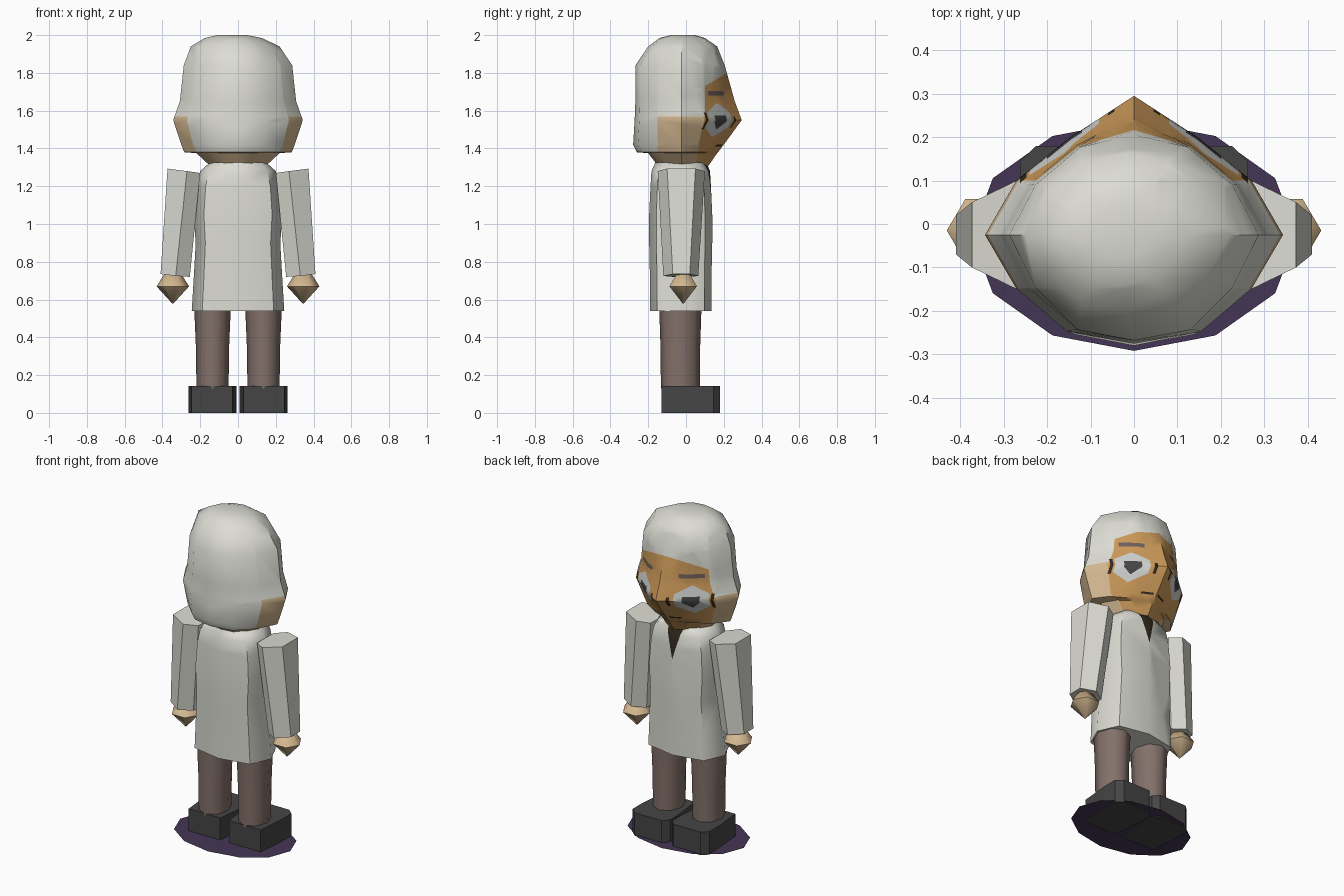
import bpy, bmesh, math
from mathutils import Vector

if "Cube" in bpy.data.objects:
    bpy.data.objects.remove(bpy.data.objects["Cube"])

COLORS = {
    "off_white": (0.72, 0.72, 0.66), "light_skin": (0.66, 0.48, 0.28),
    "orange_skin": (0.60, 0.32, 0.10), "trouser_brown": (0.23, 0.165, 0.145),
    "shoe_grey": (0.06, 0.06, 0.06), "shadow_purple": (0.06, 0.035, 0.09),
    "eye_white": (0.62, 0.64, 0.62), "brow_grey": (0.16, 0.12, 0.11),
    "near_black": (0.03, 0.022, 0.012),
}
MATS = {}
for name, c in COLORS.items():
    MATS[name] = bpy.data.materials.new(name)
    MATS[name].diffuse_color = (*c, 1)


def loft(rings):
    """Skin a stack of equal-length point rings and cap both ends."""
    bm = bmesh.new()
    rows = [[bm.verts.new(p) for p in r] for r in rings]
    n = len(rows[0])
    for a, b in zip(rows, rows[1:]):
        for i in range(n):
            j = (i + 1) % n
            bm.faces.new((a[i], a[j], b[j], b[i]))
    bm.faces.new(rows[0])
    bm.faces.new(rows[-1])
    bmesh.ops.recalc_face_normals(bm, faces=bm.faces)
    return bm


def finish(bm, name, colors, angle=None):
    me = bpy.data.meshes.new(name)
    bm.to_mesh(me)
    bm.free()
    ob = bpy.data.objects.new(name, me)
    bpy.context.collection.objects.link(ob)
    for c in colors:
        me.materials.append(MATS[c])
    if angle:
        bpy.ops.object.select_all(action='DESELECT')
        ob.select_set(True)
        bpy.context.view_layer.objects.active = ob
        bpy.ops.object.shade_smooth_by_angle(angle=math.radians(angle))
    return ob


def oval(cx, cy, z, rx, ry, n=8, power=1.0, turn=0.0):
    """Oval ring; power below 1 makes it boxier."""
    def s(v):
        return 0.0 if abs(v) < 1e-6 else math.copysign(abs(v) ** power, v)
    pts = []
    for i in range(n):
        a = 2 * math.pi * (i + turn) / n
        pts.append((cx + rx * s(math.cos(a)), cy + ry * s(math.sin(a)), z))
    return pts


def cut(bm, faces, co, no):
    geom = set(faces)
    for f in faces:
        geom.update(f.edges)
        geom.update(f.verts)
    res = bmesh.ops.bisect_plane(bm, geom=list(geom), dist=1e-6, plane_co=co, plane_no=no)
    return [g for g in res["geom"] if isinstance(g, bmesh.types.BMFace)]


def paint(bm, outline, index):
    """Cut a convex x-z outline into the forward-facing faces and colour it."""
    mid = Vector((sum(p[0] for p in outline), 0, sum(p[1] for p in outline))) / len(outline)
    faces = [f for f in bm.faces if f.normal.y > 0.05 and f.calc_center_median().y > 0.02]
    for a, b in zip(outline, outline[1:] + outline[:1]):
        co = Vector((a[0], 0, a[1]))
        no = Vector((b[1] - a[1], 0, a[0] - b[0])).normalized()
        if (mid - co).dot(no) > 0:
            no = -no
        faces = [f for f in cut(bm, faces, co, no)
                 if (f.calc_center_median() - co).dot(no) < 0]
    for f in faces:
        f.material_index = index


def box(x0, x1, z0, z1):
    return [(x0, z0), (x1, z0), (x1, z1), (x0, z1)]


# Head: rounded hair at the top, pointed face at the front
def head_ring(z, rx, back, front, point, shift=0.0):
    cy = -0.025
    half = [(0, -1), (0.45, -0.9), (0.79, -0.5), (1, 0),
            (0.79, 0.5 - 0.11 * point), (0.43, 0.88 - 0.18 * point), (0, 1)]
    half += [(-x, y) for x, y in half[-2:0:-1]]
    return [(shift + x * rx, cy + y * ((front - cy) if y > 0 else (cy - back)), z)
            for x, y in half]


bm = loft([head_ring(*r) for r in (
    (1.31, 0.15, -0.15, 0.12, 0.5), (1.375, 0.22, -0.20, 0.165, 0.8),
    (1.38, 0.285, -0.26, 0.17, 0.8), (1.42, 0.30, -0.28, 0.20, 0.9),
    (1.55, 0.343, -0.272, 0.295, 1), (1.65, 0.308, -0.268, 0.258, 0.8),
    (1.84, 0.287, -0.268, 0.205, 0), (1.94, 0.235, -0.20, 0.165, 0, -0.015),
    (1.985, 0.15, -0.14, 0.10, 0, -0.025), (2.0, 0.08, -0.08, 0.05, 0, -0.03))])

# Hairline and face borders
FACE_LOW = (Vector((0, 0.10, 1.57)), Vector((0, 1, -0.2)).normalized())
FACE_TOP = (Vector((0, 0.10, 1.73)), Vector((0, -0.6, 1)).normalized())
for co, no in (FACE_LOW, FACE_TOP, (Vector((0, 0.10, 0)), Vector((0, 1, 0))),
               (Vector((0, 0, 1.57)), Vector((0, 0, 1))),
               (Vector((0, -0.15, 0)), Vector((0, 1, 0)))):
    cut(bm, list(bm.faces), co, no)
for f in bm.faces:
    c = f.calc_center_median()
    if c.z > 1.57:
        f.material_index = 2 if c.y > 0.10 and (c - FACE_TOP[0]).dot(FACE_TOP[1]) < 0 else 0
    elif (c - FACE_LOW[0]).dot(FACE_LOW[1]) > 0:
        f.material_index = 2
    else:
        f.material_index = 0 if c.y < -0.15 and c.z > 1.378 else 1

# Eyes, pupils, brows, dark eye corners and mouth
EYE = [(0.16, 1.64), (0.24, 1.59), (0.24, 1.51), (0.16, 1.46), (0.08, 1.51), (0.08, 1.59)]
PUPIL = [(0.12, 1.575), (0.20, 1.575), (0.20, 1.54), (0.16, 1.50), (0.12, 1.54)]
for s in (1, -1):
    for outline, index in ((EYE, 3), (PUPIL, 4), (box(0.09, 0.21, 1.68, 1.705), 5),
                           (box(0.248, 0.262, 1.50, 1.59), 6),
                           (box(0.045, 0.06, 1.51, 1.57), 6),
                           (box(0.015, 0.08, 1.41, 1.42), 6)):
        paint(bm, [(s * x, z) for x, z in outline], index)
finish(bm, "head", ["off_white", "light_skin", "orange_skin", "eye_white",
                    "shoe_grey", "brow_grey", "near_black"], 40)

# Coat with a dark neck opening
bm = loft([oval(0, cy, z, rx, ry, 8, 0.75) for z, rx, cy, ry in (
    (0.54, 0.245, -0.028, 0.162), (0.72, 0.234, -0.028, 0.163),
    (0.90, 0.224, -0.028, 0.167), (1.05, 0.234, -0.028, 0.167),
    (1.20, 0.222, -0.028, 0.160), (1.28, 0.20, -0.028, 0.155),
    (1.325, 0.15, -0.028, 0.135))])
paint(bm, [(-0.055, 1.33), (0.055, 1.33), (0, 1.13)], 1)
finish(bm, "coat", ["off_white", "near_black"], 55)

# Ground disc under the feet
bm = bmesh.new()
bm.faces.new([bm.verts.new(p) for p in oval(0, -0.027, 0.006, 0.375, 0.265, 12)])
finish(bm, "ground_disc", ["shadow_purple"])

for s, side in ((1, "right"), (-1, "left")):
    # Sleeve: tapered six-sided tube
    top = [(0.20, -0.10, 1.27), (0.27, -0.15, 1.28), (0.373, -0.10, 1.293),
           (0.373, 0.05, 1.293), (0.27, 0.10, 1.28), (0.20, 0.06, 1.27)]
    low = [(0.255, -0.07, 0.72), (0.33, -0.12, 0.725), (0.41, -0.07, 0.735),
           (0.41, 0.02, 0.735), (0.33, 0.065, 0.725), (0.255, 0.02, 0.72)]
    bm = loft([[(s * x, y, z) for x, y, z in r] for r in (low, top)])
    finish(bm, side + "_sleeve", ["off_white"], 30)

    # Hand: small gem-like fist
    bm = loft([oval(s * 0.345, -0.015, z, rx, ry, 6) for z, rx, ry in (
        (0.58, 0.004, 0.004), (0.67, 0.086, 0.084), (0.735, 0.045, 0.04))])
    finish(bm, side + "_hand", ["light_skin"], 62)

    # Trouser leg
    bm = loft([oval(s * x, -0.03, z, rx, ry) for z, x, rx, ry in (
        (0.13, 0.135, 0.085, 0.103), (0.35, 0.135, 0.088, 0.105),
        (0.56, 0.135, 0.097, 0.112))])
    finish(bm, side + "_leg", ["trouser_brown"], 55)

    # Shoe: block widening towards a chamfered toe
    sole = [(0.03, -0.13), (0.245, -0.13), (0.262, 0.06), (0.262, 0.145),
            (0.225, 0.18), (0.04, 0.18), (0.008, 0.145), (0.008, 0.06)]
    bm = loft([[(s * x, y, z) for x, y in sole] for z in (0.0, 0.142)])
    finish(bm, side + "_shoe", ["shoe_grey"])

for m in bpy.data.materials:
    if m.users and not m.is_grease_pencil:
        m.use_nodes = True
        m.node_tree.nodes["Principled BSDF"].inputs["Base Color"].default_value = m.diffuse_color
